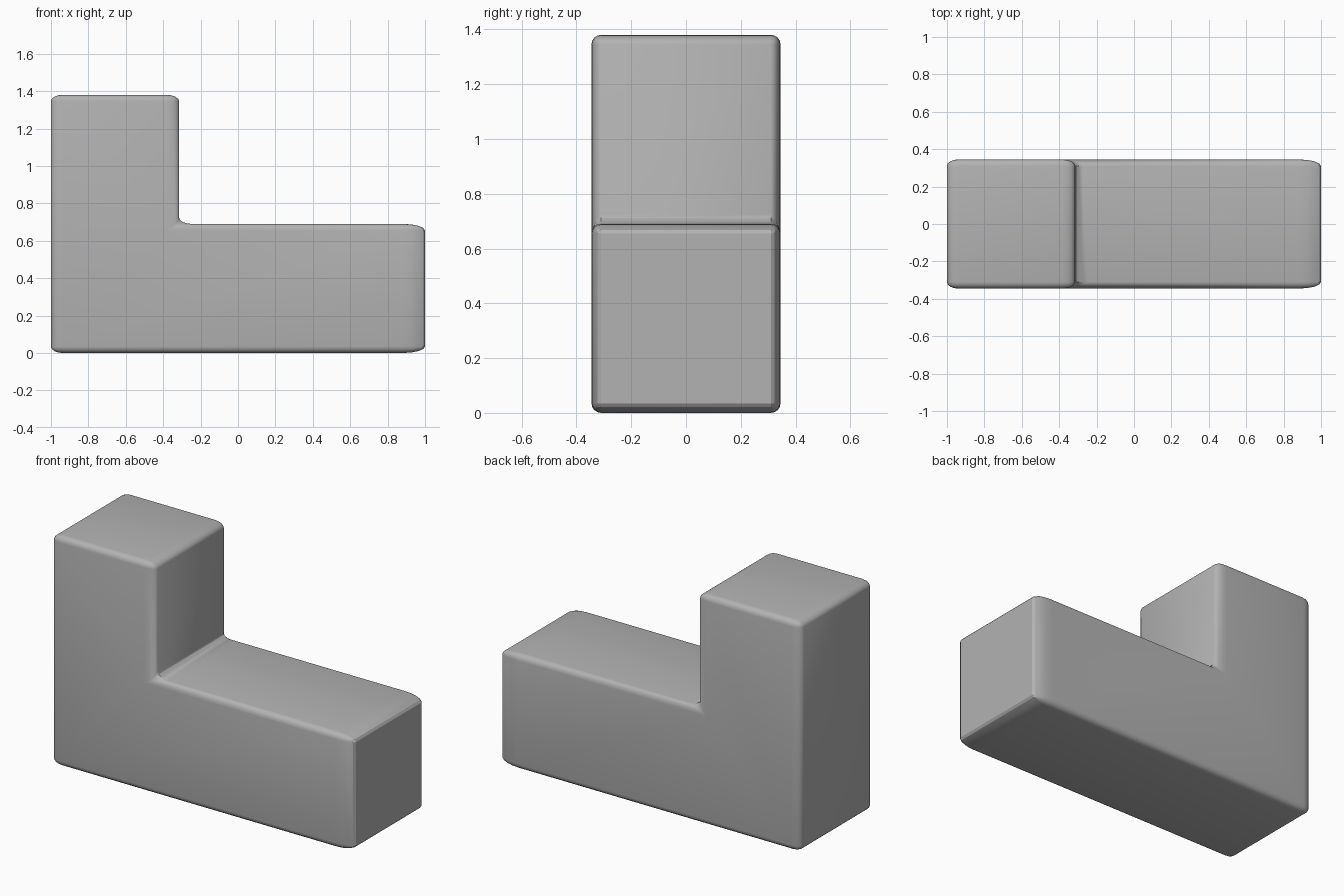
import bpy
import bmesh
from math import radians

cube = bpy.data.objects.get("Cube")
if cube:
    bpy.data.objects.remove(cube, do_unlink=True)

HALF_DEPTH = 0.345
STEP_X = -0.315
STEP_Z = 0.69
HEIGHT = 1.38
R = 0.035

# Plain grey
grey = bpy.data.materials.new("plain_grey")
grey.use_nodes = True
colour = (0.45, 0.45, 0.45, 1)
grey.diffuse_color = colour
grey.node_tree.nodes["Principled BSDF"].inputs["Base Color"].default_value = colour

# L-shaped side profile, extruded front to back
profile = [(-1, 0), (1, 0), (1, STEP_Z), (STEP_X, STEP_Z), (STEP_X, HEIGHT), (-1, HEIGHT)]
bm = bmesh.new()
face = bm.faces.new([bm.verts.new((x, -HALF_DEPTH, z)) for x, z in profile])
extruded = bmesh.ops.extrude_face_region(bm, geom=[face])["geom"]
bmesh.ops.translate(bm, vec=(0, 2 * HALF_DEPTH, 0),
                    verts=[v for v in extruded if isinstance(v, bmesh.types.BMVert)])
bmesh.ops.recalc_face_normals(bm, faces=bm.faces)

# Round every edge
bmesh.ops.bevel(bm, geom=bm.edges[:], offset=R, offset_type='OFFSET',
                segments=4, profile=0.5, affect='EDGES', clamp_overlap=True)

# Lengthen the rounding along x, most of all at the low end
for edge_x, stretch in ((-1, 1.7), (STEP_X, 1.9), (1, 3.4)):
    for v in bm.verts:
        if abs(v.co.x - edge_x) < R * 1.01:
            v.co.x = edge_x + (v.co.x - edge_x) * stretch

mesh = bpy.data.meshes.new("l_block")
bm.to_mesh(mesh)
bm.free()
mesh.materials.append(grey)
block = bpy.data.objects.new("l_block", mesh)
bpy.context.collection.objects.link(block)

# Smooth shading
bpy.ops.object.select_all(action='DESELECT')
block.select_set(True)
bpy.context.view_layer.objects.active = block
bpy.ops.object.shade_smooth_by_angle(angle=radians(30))
